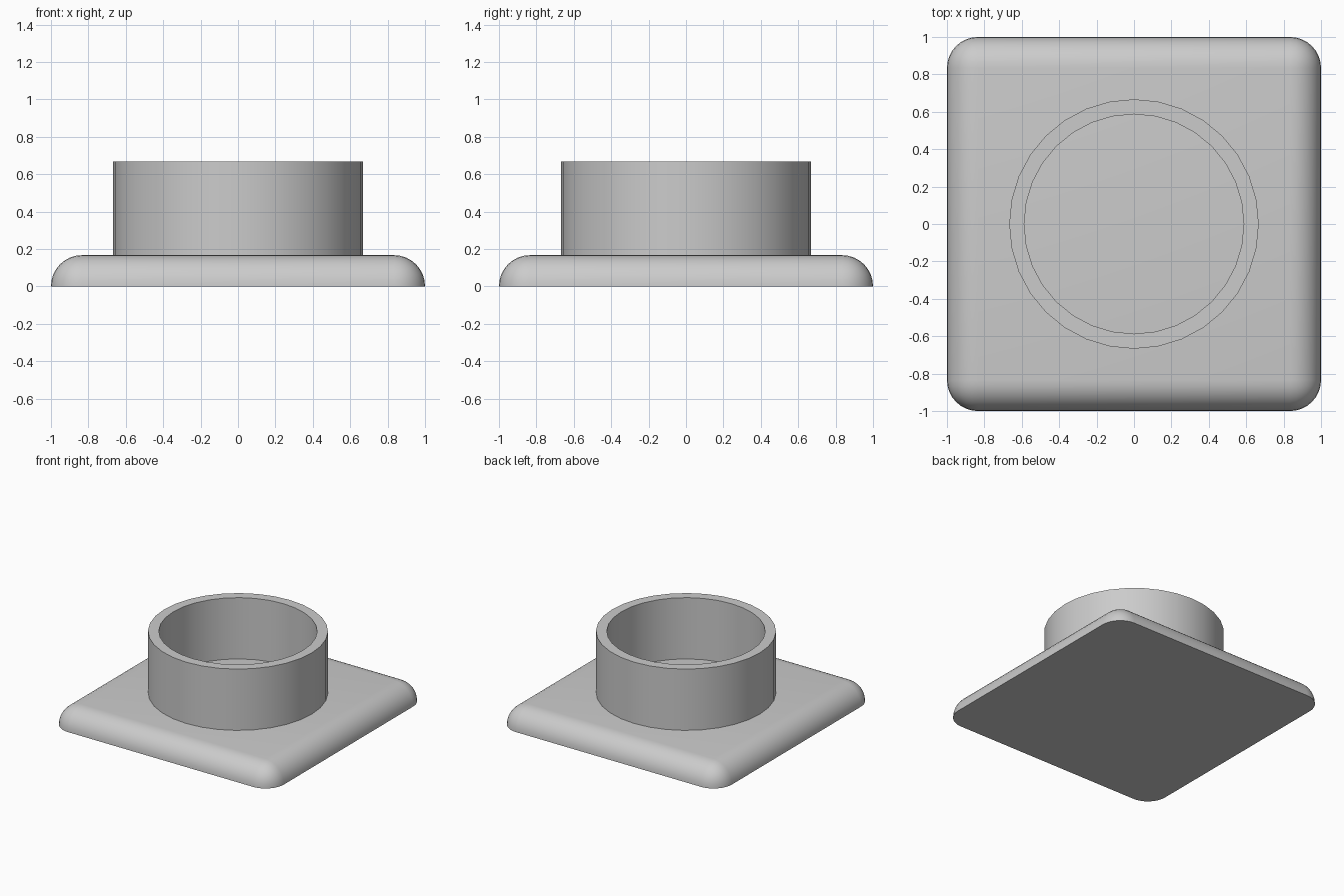
import bpy
import bmesh
import math

PLATE_H = 0.167
TOP = 0.668
OUTER, INNER = 0.667, 0.587
SIDES = 32

if "Cube" in bpy.data.objects:
    bpy.data.objects.remove(bpy.data.objects["Cube"], do_unlink=True)

grey = bpy.data.materials.new("light_grey")
grey.use_nodes = True
colour = (0.6, 0.6, 0.6, 1)
grey.diffuse_color = colour
grey.node_tree.nodes["Principled BSDF"].inputs["Base Color"].default_value = colour


def finish(bm, name):
    bmesh.ops.recalc_face_normals(bm, faces=bm.faces[:])
    mesh = bpy.data.meshes.new(name)
    bm.to_mesh(mesh)
    bm.free()
    mesh.materials.append(grey)
    obj = bpy.data.objects.new(name, mesh)
    bpy.context.collection.objects.link(obj)
    bpy.ops.object.select_all(action="DESELECT")
    obj.select_set(True)
    bpy.context.view_layer.objects.active = obj
    bpy.ops.object.shade_smooth_by_angle(angle=math.radians(35))
    return obj


# Base plate: square slab, rounded everywhere except its flat underside
bm = bmesh.new()
bmesh.ops.create_cube(bm, size=2)
for v in bm.verts:
    v.co.z = PLATE_H if v.co.z > 0 else 0
rounded = [e for e in bm.edges if max(v.co.z for v in e.verts) > 0]
bmesh.ops.bevel(bm, geom=rounded, offset=PLATE_H - 0.001, offset_type="OFFSET",
                segments=8, profile=0.5, affect="EDGES")
finish(bm, "base_plate")

# Collar: open tube standing on the plate, lathed from its wall profile
bm = bmesh.new()
profile = [(OUTER, PLATE_H), (OUTER, TOP), (INNER, TOP), (INNER, PLATE_H)]
points = [bm.verts.new((r, 0, z)) for r, z in profile]
edges = [bm.edges.new(pair) for pair in zip(points, points[1:])]
bmesh.ops.spin(bm, geom=points + edges, axis=(0, 0, 1), cent=(0, 0, 0),
               angle=math.tau, steps=SIDES)
bmesh.ops.remove_doubles(bm, verts=bm.verts[:], dist=0.0001)
collar = finish(bm, "collar")
# Open-bottomed shell: make sure the rim faces up
rim = max(collar.data.polygons, key=lambda p: p.center.z)
if rim.normal.z < 0:
    collar.data.flip_normals()
